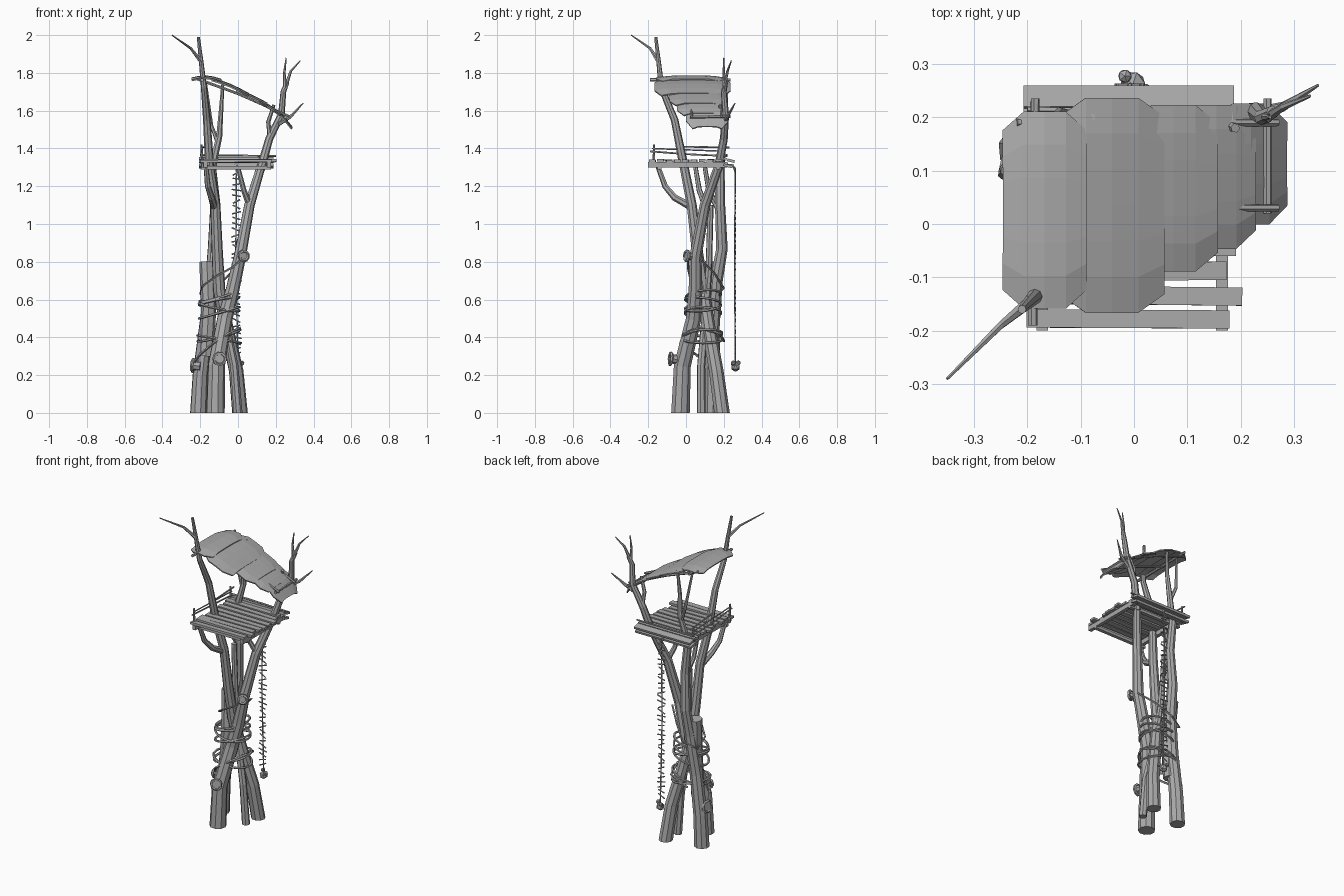
import bpy, bmesh, math, random
from mathutils import Vector, Matrix

random.seed(4)
cube = bpy.data.objects.get("Cube")
if cube:
    bpy.data.objects.remove(cube)

grey = bpy.data.materials.new("weathered grey")
grey.use_nodes = True
grey.diffuse_color = (0.4, 0.4, 0.4, 1)
grey.node_tree.nodes["Principled BSDF"].inputs["Base Color"].default_value = (0.4, 0.4, 0.4, 1)


def finish(name, bm):
    bmesh.ops.recalc_face_normals(bm, faces=bm.faces)
    mesh = bpy.data.meshes.new(name)
    bm.to_mesh(mesh)
    bm.free()
    mesh.materials.append(grey)
    obj = bpy.data.objects.new(name, mesh)
    bpy.context.collection.objects.link(obj)
    return obj


def tube(name, pts, r0, r1, sides=8, closed=False, level=False):
    """Tapered faceted tube through pts; level keeps the first ring horizontal."""
    bm = bmesh.new()
    pts = [Vector(p) for p in pts]
    n = len(pts)
    rings = []
    side = None
    for i, p in enumerate(pts):
        a = pts[i - 1] if (i or closed) else p
        b = pts[(i + 1) % n] if (i < n - 1 or closed) else p
        t = (b - a).normalized()
        if level and i == 0:
            t = Vector((0, 0, 1))
        if side is None:
            side = t.orthogonal()
        side = (side - t * side.dot(t)).normalized()
        up = t.cross(side)
        r = r0 + (r1 - r0) * i / (n - 1)
        angles = [math.tau * k / sides for k in range(sides)]
        rings.append([bm.verts.new(p + r * (side * math.cos(w) + up * math.sin(w))) for w in angles])
    for i in range(n if closed else n - 1):
        lo, hi = rings[i], rings[(i + 1) % n]
        for k in range(sides):
            m = (k + 1) % sides
            bm.faces.new((lo[k], lo[m], hi[m], hi[k]))
    if not closed:
        bm.faces.new(rings[0])
        bm.faces.new(rings[-1])
    return finish(name, bm)


def box(name, centre, size, rot=(0, 0, 0)):
    bm = bmesh.new()
    bmesh.ops.create_cube(bm, size=1)
    bm.transform(Matrix.Diagonal((*size, 1)))
    obj = finish(name, bm)
    obj.location = centre
    obj.rotation_euler = rot
    return obj


# Trunks that cross in the middle and rise past the platform
tube("back_left_trunk", [(-.21, .14, 0), (-.2, .14, .2), (-.17, .14, .45), (-.14, .16, .7),
     (-.13, .19, .87), (-.12, .18, 1.1), (-.14, .18, 1.3)], .045, .024, 9, level=True)
tube("front_trunk", [(-.12, -.03, 0), (-.115, -.02, .25), (-.07, .04, .5), (-.03, .05, .65),
     (.01, .05, .83), (.06, .1, 1.1), (.12, .17, 1.3)], .05, .024, 9, level=True)
tube("rear_trunk", [(.01, .19, 0), (-.01, .16, .22), (-.06, .12, .45), (-.1, .09, .65),
     (-.11, .06, .85), (-.12, .03, 1.1), (-.15, -.01, 1.3)], .042, .024, 9, level=True)
tube("thin_trunk", [(0, .08, 0), (-.02, .08, .25), (-.07, .1, .5), (-.1, .12, .75), (-.12, .13, 1.1)],
     .024, .016, 7, level=True)
tube("broken_stump", [(-.17, .12, .3), (-.155, .12, .55), (-.165, .14, .8)], .04, .04, 8)

# Upper posts and their branches
tube("front_post", [(-.15, -.01, 1.3), (-.165, -.06, 1.55), (-.18, -.13, 1.72), (-.195, -.145, 1.86),
     (-.21, -.16, 1.99)], .024, .008, 8)
tube("front_post_twig", [(-.195, -.145, 1.86), (-.25, -.19, 1.93), (-.35, -.29, 2)], .012, .003, 6)
tube("right_post", [(.12, .17, 1.29), (.165, .2, 1.45), (.23, .21, 1.58), (.24, .2, 1.7), (.26, .21, 1.75)],
     .024, .012, 8)
tube("right_post_twig", [(.25, .2, 1.72), (.28, .22, 1.81), (.33, .24, 1.865)], .011, .003, 6)
tube("right_post_spur", [(.25, .2, 1.72), (.245, .2, 1.8), (.255, .2, 1.88)], .011, .003, 6)
tube("right_post_fork", [(.17, .2, 1.46), (.16, .19, 1.54), (.19, .18, 1.63)], .014, .009, 6)
tube("right_low_branch", [(.21, .2, 1.53), (.28, .22, 1.57), (.345, .26, 1.64)], .016, .003, 6)
tube("back_post", [(-.14, .18, 1.29), (-.1, .2, 1.46), (-.09, .19, 1.6), (-.08, .2, 1.75)], .021, .008, 7)
tube("back_post_branch", [(-.11, .2, 1.44), (-.14, .21, 1.52), (-.17, .18, 1.74)], .012, .007, 6)

# Limbs bracing the platform
tube("front_brace", [(-.125, .03, 1.09), (-.14, -.06, 1.14), (-.16, -.11, 1.2), (-.17, -.15, 1.31)],
     .021, .013, 7)
tube("right_brace", [(.06, .1, 1.1), (.03, .07, 1.18), (0, .05, 1.3)], .017, .012, 7)
tube("back_brace", [(-.12, .17, 1.08), (-.14, .12, 1.18), (-.15, .1, 1.3)], .016, .012, 7)


# Sawn knots: a short stub with a raised rim
def knot(name, centre, direction, r):
    c, d = Vector(centre), Vector(direction).normalized()
    tube(name, [c - d * .03, c + d * .015], r * .8, r * .8, 8)
    u = d.orthogonal().normalized()
    v = d.cross(u)
    rim = [c + d * .012 + r * (u * math.cos(w) + v * math.sin(w))
           for w in (math.tau * k / 9 for k in range(9))]
    tube(name + "_rim", rim, .009, .009, 5, closed=True)


knot("low_front_knot", (-.1, -.07, .285), (.2, -1, .1), .031)
knot("low_left_knot", (-.225, .12, .25), (-1, .3, .1), .033)
knot("high_knot", (.025, .015, .83), (.5, -1, .1), .026)

# Rope lashings: (height, tilt along x, tilt along y, extra radius)
lashings = [(.39, -.02, .0, .012), (.41, .03, .01, .01), (.53, .03, .0, .004), (.56, -.02, .01, .004),
            (.59, .02, -.01, .002), (.62, .03, .01, .0)]
for height, tx, ty, extra in lashings:
    loop = []
    for k in range(18):
        c, s = math.cos(math.tau * k / 18), math.sin(math.tau * k / 18)
        loop.append((-.1 + (.103 + extra) * c, .09 + (.092 + extra) * s, height + tx * c + ty * s))
    tube("rope_lashing", loop, .007, .007, 5, closed=True)
tube("upper_rope", [(.03, .01, .82), (-.03, .01, .77), (-.12, .02, .72), (-.19, .08, .67), (-.2, .17, .63),
     (-.12, .2, .66), (-.04, .15, .74), (.04, .08, .81)], .006, .006, 5)
tube("lower_rope", [(-.23, .1, .27), (-.2, .05, .31), (-.13, -.03, .37), (-.05, -.01, .42), (.01, .07, .45),
     (-.02, .18, .42), (-.15, .2, .38)], .007, .007, 5)

# Platform: joists, deck planks and stacked back boards
for x in (-.172, .165):
    box("deck_joist", (x, .01, 1.313), (.022, .42, .028))
for y in (-.14, .17):
    box("cross_joist", (-.01, y, 1.297), (.37, .022, .018))
for i in range(9):
    y = -.178 + i * .044
    box("deck_plank", (-.005 + random.uniform(-.012, .012), y, 1.336 + random.uniform(-.003, .003)),
        (.385 + random.uniform(-.02, .02), .034, .014),
        (random.uniform(-.03, .03), random.uniform(-.01, .01), random.uniform(-.025, .025)))
for y, z, depth in ((.205, 1.345, .02), (.238, 1.335, .04), (.222, 1.308, .05)):
    box("back_board", (-.01, y, z), (.395, depth, .014), (-.25, 0, 0))

# Low railing on the left edge of the deck
for x, y in ((-.188, -.17), (-.19, .2)):
    tube("rail_stake", [(x, y, 1.3), (x - .004, y, 1.42)], .008, .005, 6)
tube("low_rail", [(-.19, -.19, 1.385), (-.195, 0, 1.37), (-.19, .22, 1.36)], .005, .005, 5)
tube("high_rail", [(-.17, -.03, 1.41), (-.19, .23, 1.405)], .005, .005, 5)
tube("slanted_rail", [(-.19, -.18, 1.4), (-.19, .21, 1.385)], .004, .004, 5)
tube("back_rail", [(-.2, .215, 1.365), (.2, .21, 1.36)], .006, .005, 5)

# Hanging rope with tied rungs and a stone weight
tube("hanger", [(-.01, .19, 1.315), (-.01, .25, 1.31), (-.008, .26, 1.28)], .008, .005, 6)
tube("hanging_rope", [(-.008, .26, 1.3), (-.012, .258, .8), (0, .26, .25)], .004, .004, 5)
for i in range(33):
    z = 1.27 - i * .03
    tilt = random.uniform(-.012, .012)
    half = random.uniform(.018, .028)
    tube("rope_rung", [(-.008 - half, .26, z - tilt), (-.008 + half, .26, z + tilt)], .004, .004, 5)
for offset, size in (((0, 0, 0), .026), ((.022, -.012, .02), .015), ((-.015, .015, .022), .014)):
    bm = bmesh.new()
    bmesh.ops.create_icosphere(bm, subdivisions=1, radius=size)
    stone = finish("weight_stone", bm)
    stone.location = Vector((-.002, .262, .243)) + Vector(offset)


# Roof: overlapping bowed sheets with clipped corners, stepping down to the right
def sheet(name, x0, x1, y0, y1, z0, z1, bow):
    bm = bmesh.new()
    cut = .035
    across = 6
    grid = []
    for i in range(5):
        t = i / 4
        inset = cut * max(0, abs(t - .5) * 4 - 1)
        row = []
        for k in range(across + 1):
            s = k / across
            y = y0 + inset + (y1 - y0 - 2 * inset) * s
            z = z0 + (z1 - z0) * t + bow * math.sin(math.pi * t) - .012 * (2 * s - 1) ** 4
            row.append(bm.verts.new((x0 + (x1 - x0) * t, y, z)))
        grid.append(row)
    for a, b in zip(grid, grid[1:]):
        for k in range(across):
            bm.faces.new((a[k], a[k + 1], b[k + 1], b[k]))
    obj = finish(name, bm)
    solid = obj.modifiers.new("thickness", "SOLIDIFY")
    solid.thickness = .008
    solid.offset = 0


sheet("ridge_sheet", -.245, -.09, -.158, .21, 1.772, 1.765, .014)
sheet("upper_sheet", -.14, .055, -.166, .236, 1.772, 1.69, .008)
sheet("middle_sheet", -.01, .155, -.088, .222, 1.715, 1.638, .004)
sheet("lower_sheet", .08, .226, -.046, .222, 1.668, 1.585, .008)
sheet("eave_sheet", .15, .284, 0, .225, 1.63, 1.515, .018)

# Roof frame
tube("ridge_pole", [(-.19, -.19, 1.763), (-.185, .235, 1.763)], .009, .008, 6)
tube("eave_pole", [(.25, .02, 1.565), (.25, .235, 1.57)], .008, .008, 6)
for y in (.03, .19):
    tube("rafter", [(-.22, y, 1.77), (0, y, 1.69), (.27, y, 1.57)], .008, .007, 6)
